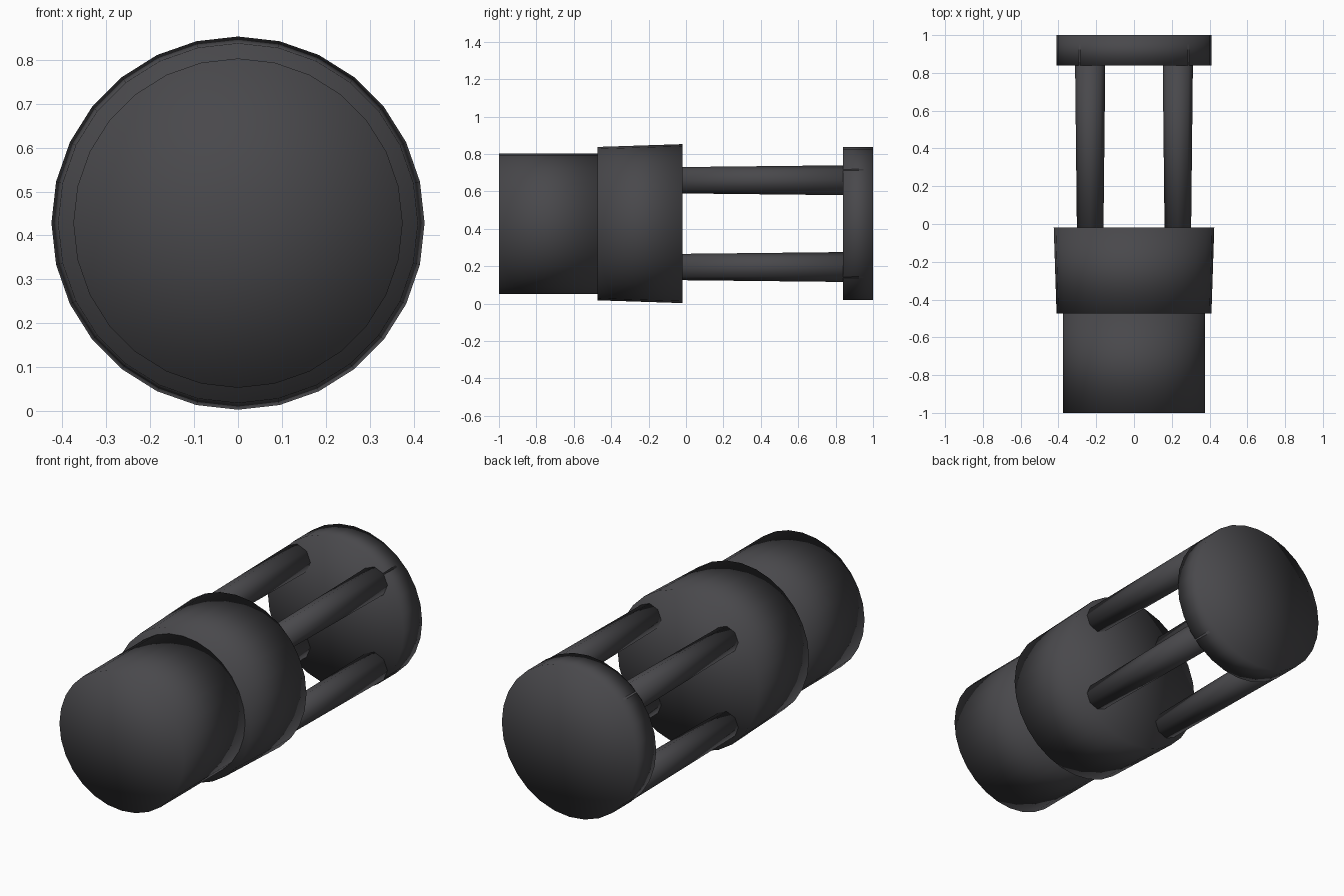
import bpy
import math

if "Cube" in bpy.data.objects:
    bpy.data.objects.remove(bpy.data.objects["Cube"])

CZ = 0.428  # height of the main axis

mat = bpy.data.materials.new("charcoal")
mat.diffuse_color = (0.066, 0.065, 0.071, 1)
mat.use_nodes = True
mat.node_tree.nodes["Principled BSDF"].inputs["Base Color"].default_value = mat.diffuse_color


def drum(name, sides, y0, y1, r0, r1, x=0.0, z=CZ):
    """Tapered cylinder along y, radius r0 at y0 and r1 at y1."""
    # local +z maps to -y after the rotation, so radius1 sits at the back
    bpy.ops.mesh.primitive_cone_add(
        vertices=sides, radius1=r1, radius2=r0, depth=y1 - y0,
        end_fill_type='TRIFAN',
        location=(x, (y0 + y1) / 2, z), rotation=(math.pi / 2, 0, 0))
    ob = bpy.context.object
    ob.name = name
    ob.data.materials.append(mat)
    bpy.ops.object.shade_smooth()
    return ob


# stepped body
drum("front_barrel", 28, -1.0, -0.474, 0.375, 0.375)
drum("middle_collar", 28, -0.474, -0.018, 0.41, 0.425)

# rear end disk
drum("rear_disk", 28, 0.84, 1.0, 0.409, 0.409)

# four rods joining collar and disk
for side, sx in (("left", -1), ("right", 1)):
    for level, sz in (("lower", -1), ("upper", 1)):
        drum(f"{level}_{side}_rod", 8, -0.06, 0.95, 0.07, 0.081,
             sx * 0.232, CZ + sz * 0.232)
